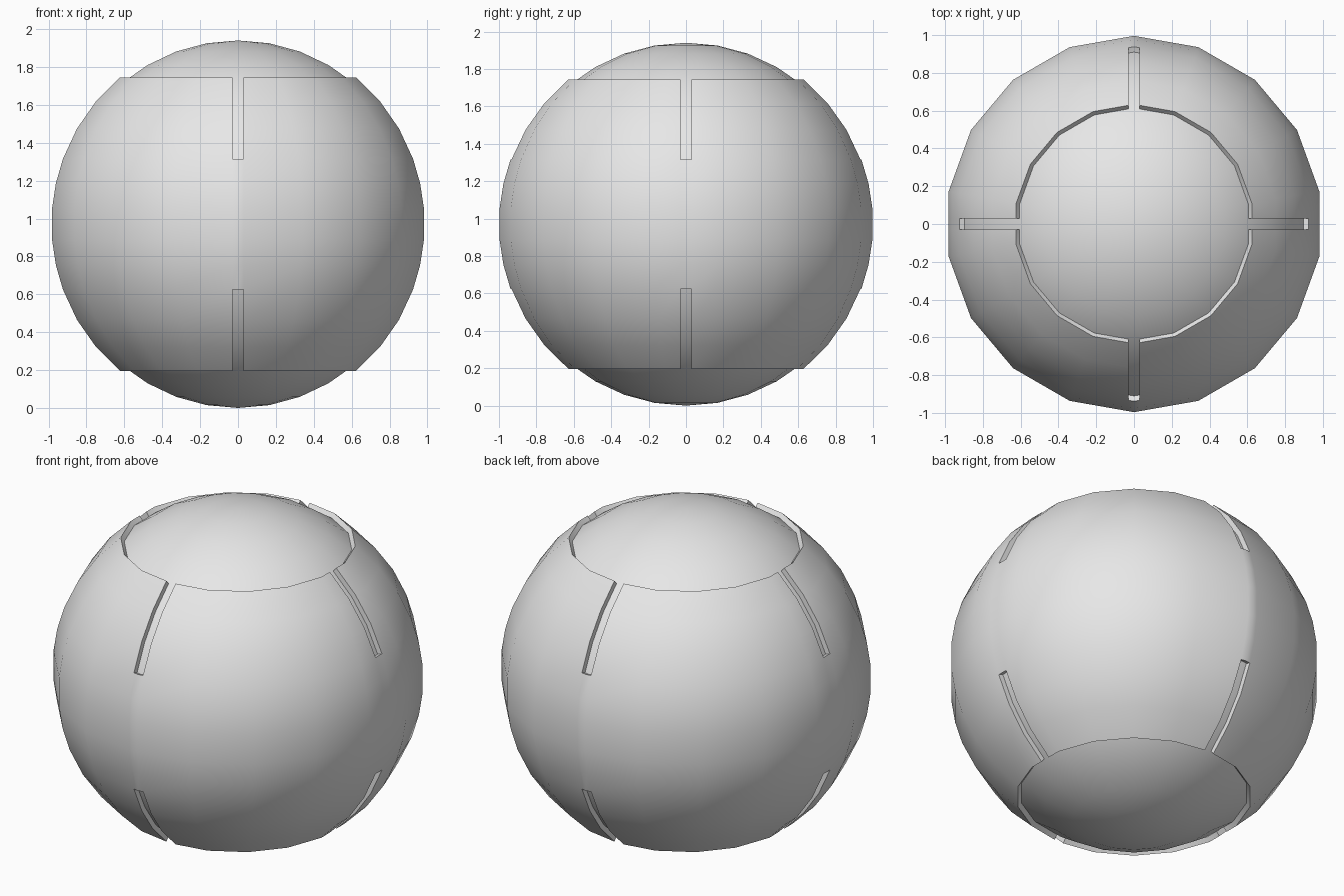
import bpy, bmesh
from math import radians, sin, cos
from mathutils import Vector

cube = bpy.data.objects.get("Cube")
if cube:
    bpy.data.objects.remove(cube)

SIDES = 18
CENTRE = 0.97        # height of the ball's middle
CORE = 0.97          # core radius relative to the shell
SLOT = 0.03          # half width of a slot
SLOT_LAT = 20.2      # latitude where the slots end
RIM_LAT = 50.7       # latitude of the round openings

grey = bpy.data.materials.new("grey")
grey.use_nodes = True
grey.diffuse_color = (0.8, 0.8, 0.8, 1)
grey.node_tree.nodes["Principled BSDF"].inputs["Base Color"].default_value = (0.8, 0.8, 0.8, 1)

half = [5, 12.5, SLOT_LAT, 30.3, 40.4, RIM_LAT]


def mirrored(lats):
    return [-a for a in reversed(lats)] + lats


def lathe(bm, lats, radius):
    """Rings of vertices at the given latitudes, joined by quads."""
    rings = []
    for lat in lats:
        a = radians(lat)
        ring = []
        for i in range(SIDES):
            t = radians(90 + i * 360 / SIDES)
            ring.append(bm.verts.new(Vector((cos(a) * cos(t), cos(a) * sin(t), sin(a))) * radius))
        rings.append(ring)
    for low, high in zip(rings, rings[1:]):
        for i in range(SIDES):
            j = (i + 1) % SIDES
            bm.faces.new((low[i], low[j], high[j], high[i]))
    return rings


def finish(bm, name):
    mesh = bpy.data.meshes.new(name)
    bm.to_mesh(mesh)
    bm.free()
    mesh.materials.append(grey)
    obj = bpy.data.objects.new(name, mesh)
    obj.location.z = CENTRE
    bpy.context.collection.objects.link(obj)
    bpy.ops.object.select_all(action='DESELECT')
    obj.select_set(True)
    bpy.context.view_layer.objects.active = obj
    bpy.ops.object.shade_smooth_by_angle(angle=radians(30))


# Inner core: a complete ball whose poles show through the openings
bm = bmesh.new()
rings = lathe(bm, mirrored(half + [60, 70, 80]), CORE)
for ring, z in ((rings[0], -CORE), (rings[-1], CORE)):
    pole = bm.verts.new((0, 0, z))
    for i in range(SIDES):
        a, b = ring[i], ring[(i + 1) % SIDES]
        bm.faces.new((a, b, pole) if z > 0 else (b, a, pole))
finish(bm, "inner_core")

# Outer shell: open at both ends, with four slots running from each opening
bm = bmesh.new()
lathe(bm, mirrored(half), 1)
slot_z = sin(radians(SLOT_LAT))


def in_slot_band(face):
    return abs(face.calc_center_median().z) > slot_z


for axis in (Vector((1, 0, 0)), Vector((0, 1, 0))):
    for side in (-SLOT, SLOT):
        bmesh.ops.bisect_plane(bm, geom=bm.verts[:] + bm.edges[:] + bm.faces[:],
                               dist=1e-6, plane_co=axis * side, plane_no=axis)
cut = []
for f in bm.faces:
    c = f.calc_center_median()
    if in_slot_band(f) and min(abs(c.x), abs(c.y)) < SLOT:
        cut.append(f)
bmesh.ops.delete(bm, geom=cut, context='FACES')

# Radial walls from the shell edges down to the core
border = [e for e in bm.edges if e.is_boundary]
walls = bmesh.ops.extrude_edge_only(bm, edges=border)
for v in walls["geom"]:
    if isinstance(v, bmesh.types.BMVert):
        v.co *= CORE
bmesh.ops.recalc_face_normals(bm, faces=bm.faces[:])
# Keep the shell facing outward
outer = max(bm.faces, key=lambda f: f.calc_area())
if outer.normal.dot(outer.calc_center_median()) < 0:
    bmesh.ops.reverse_faces(bm, faces=bm.faces[:])
finish(bm, "outer_shell")
